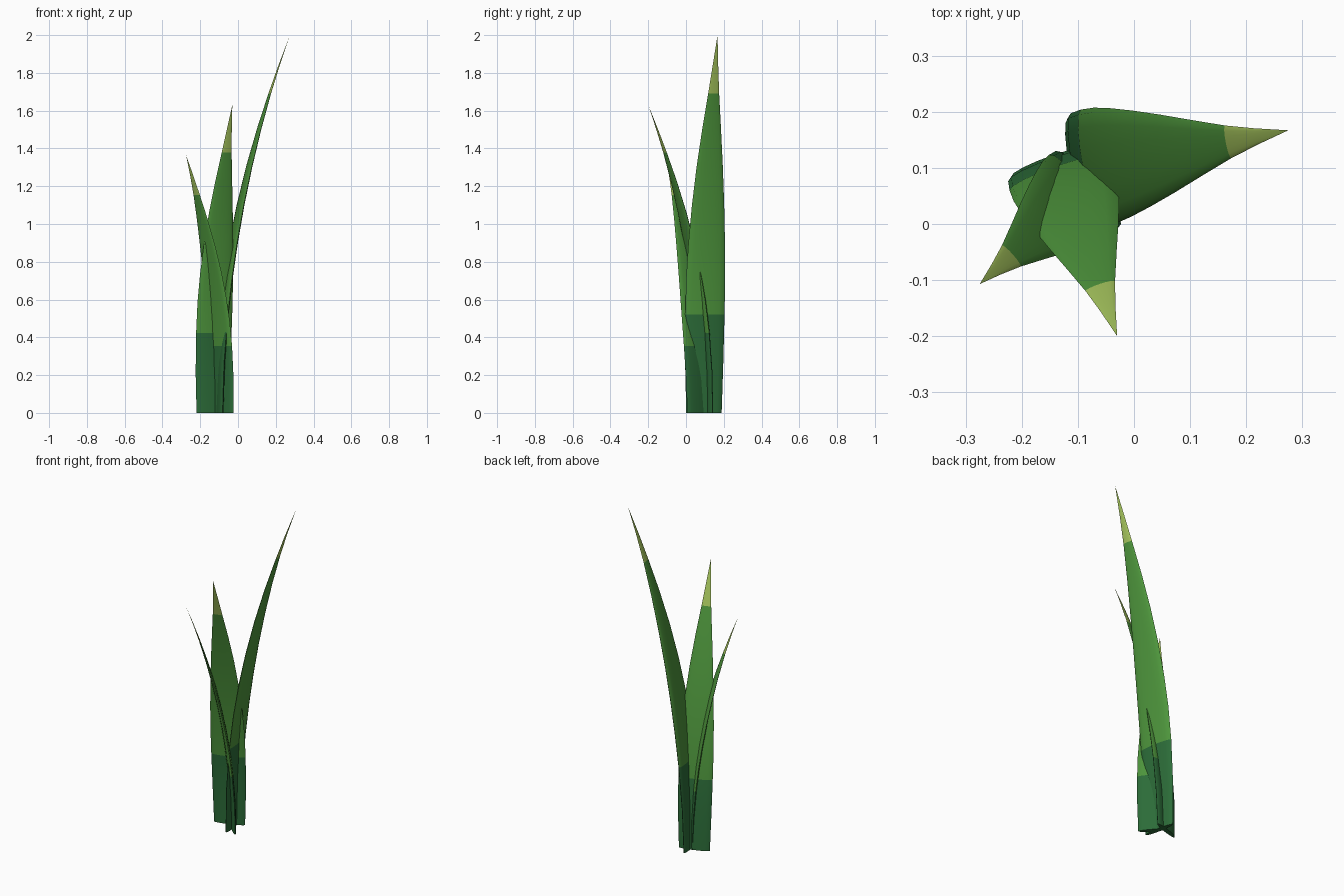
import bpy, bmesh, math
from mathutils import Vector

cube = bpy.data.objects.get("Cube")
if cube:
    bpy.data.objects.remove(cube)


def make_material(name, rgb):
    mat = bpy.data.materials.new(name)
    mat.use_nodes = True
    mat.diffuse_color = (*rgb, 1)
    mat.node_tree.nodes["Principled BSDF"].inputs["Base Color"].default_value = (*rgb, 1)
    return mat


MATERIALS = [
    make_material("dark_green_base", (0.025, 0.15, 0.04)),
    make_material("leaf_green", (0.075, 0.30, 0.045)),
    make_material("yellow_green_tip", (0.38, 0.56, 0.11)),
]
BASE_END, TIP_START = 0.26, 0.845
SIDES = 16

# Half width along the blade: (fraction of height, fraction of widest)
PROFILE = [(0, 0.90), (0.13, 0.97), (BASE_END, 1.0), (0.36, 0.99), (0.45, 0.93),
           (0.55, 0.82), (0.65, 0.67), (0.75, 0.48), (TIP_START, 0.28), (0.92, 0.14)]


def make_blade(name, base, tip, half_width):
    """Tapered lens-section blade that bows from its base towards its tip."""
    base, tip = Vector(base), Vector(tip)
    lean = Vector((tip.x - base.x, tip.y - base.y, 0))
    forward = lean.normalized()
    side = Vector((-forward.y, forward.x, 0))
    bm = bmesh.new()
    rings = []
    for t, w in PROFILE:
        centre = base + lean * t ** 2 + Vector((0, 0, tip.z * t))
        ring = []
        for i in range(SIDES):
            a = math.tau * i / SIDES
            offset = side * math.cos(a) + forward * 0.15 * math.sin(a)
            ring.append(bm.verts.new(centre + offset * half_width * w))
        rings.append(ring)
    # Skin the rings, coloured by height
    for k in range(len(rings) - 1):
        t = PROFILE[k][0]
        colour = 0 if t < BASE_END else 2 if t >= TIP_START else 1
        for i in range(SIDES):
            j = (i + 1) % SIDES
            face = bm.faces.new((rings[k][i], rings[k][j], rings[k + 1][j], rings[k + 1][i]))
            face.material_index = colour
    # Pointed tip and closed foot
    point = bm.verts.new(tip)
    for i in range(SIDES):
        face = bm.faces.new((rings[-1][i], rings[-1][(i + 1) % SIDES], point))
        face.material_index = 2
    bm.faces.new(rings[0])
    bmesh.ops.recalc_face_normals(bm, faces=bm.faces)

    mesh = bpy.data.meshes.new(name)
    bm.to_mesh(mesh)
    bm.free()
    for mat in MATERIALS:
        mesh.materials.append(mat)
    obj = bpy.data.objects.new(name, mesh)
    bpy.context.collection.objects.link(obj)
    bpy.ops.object.select_all(action="DESELECT")
    obj.select_set(True)
    bpy.context.view_layer.objects.active = obj
    bpy.ops.object.shade_smooth_by_angle(angle=math.radians(50))


make_blade("tall_blade", (-0.10, 0.095, 0), (0.275, 0.167, 2.0), 0.106)
make_blade("middle_blade", (-0.135, 0.112, 0), (-0.03, -0.20, 1.63), 0.099)
make_blade("short_blade", (-0.078, 0.068, 0), (-0.275, -0.107, 1.365), 0.090)
